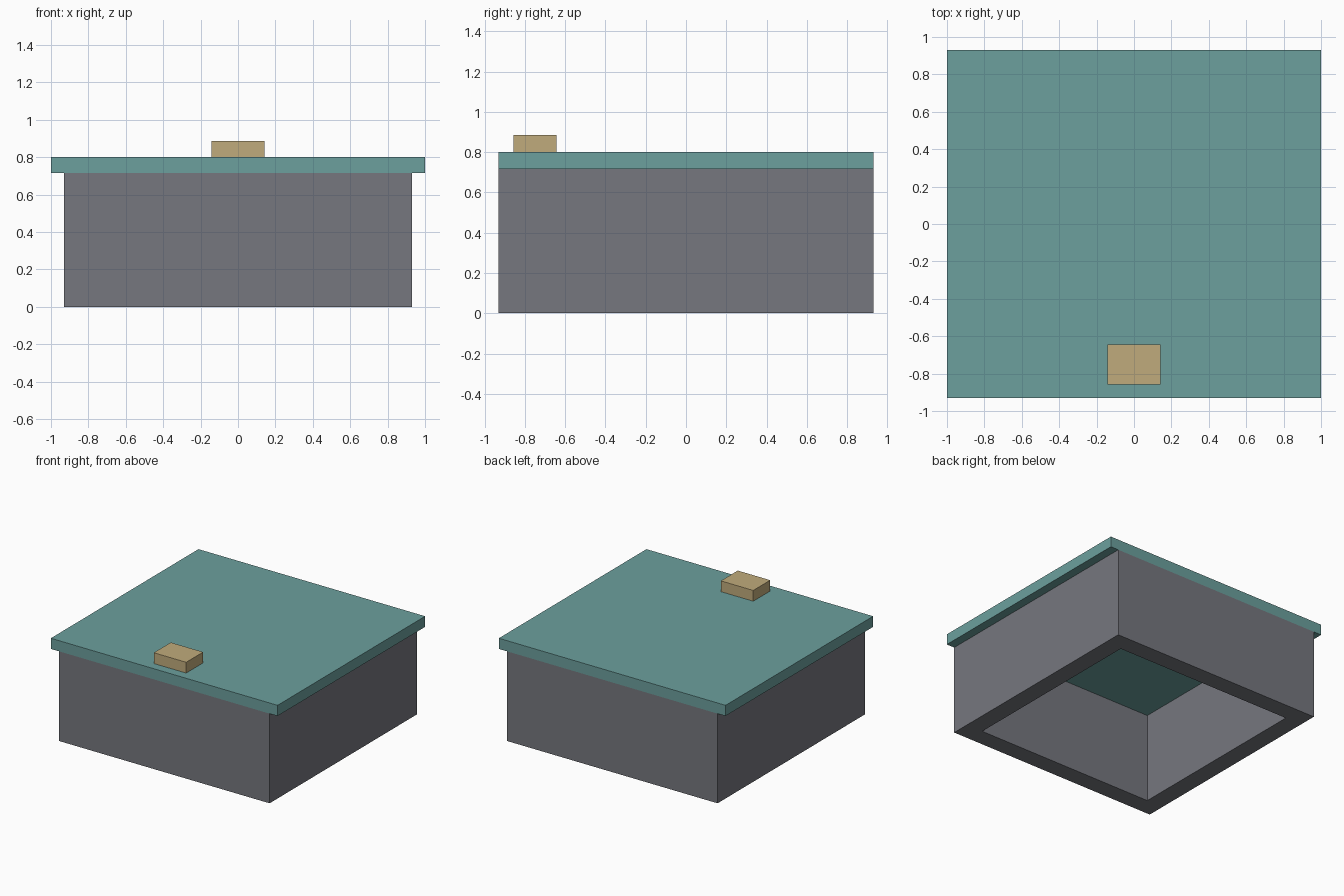
import bpy, bmesh
from mathutils import Matrix

if "Cube" in bpy.data.objects:
    bpy.data.objects.remove(bpy.data.objects["Cube"])

HALF = 0.93      # half width of the body
WALL = 0.145     # wall thickness
BODY_TOP = 0.715
LID_TOP = 0.80


def material(name, rgb):
    mat = bpy.data.materials.new(name)
    mat.diffuse_color = (*rgb, 1)
    mat.use_nodes = True
    mat.node_tree.nodes["Principled BSDF"].inputs["Base Color"].default_value = mat.diffuse_color
    return mat


def finish(bm, name, mat):
    bmesh.ops.recalc_face_normals(bm, faces=bm.faces)
    mesh = bpy.data.meshes.new(name)
    bm.to_mesh(mesh)
    bm.free()
    mesh.materials.append(mat)
    obj = bpy.data.objects.new(name, mesh)
    bpy.context.collection.objects.link(obj)
    return obj


def box(name, lo, hi, mat):
    size = [b - a for a, b in zip(lo, hi)]
    centre = [(a + b) / 2 for a, b in zip(lo, hi)]
    bm = bmesh.new()
    bmesh.ops.create_cube(bm, size=1, matrix=Matrix.LocRotScale(centre, None, size))
    return finish(bm, name, mat)


def square_tube(name, half, wall, height, mat):
    bm = bmesh.new()
    corners = [(-1, -1), (1, -1), (1, 1), (-1, 1)]
    # Each ring: outer bottom, outer top, inner top, inner bottom
    section = [(half, 0), (half, height), (half - wall, height), (half - wall, 0)]
    rings = [[bm.verts.new((x * r, y * r, z)) for x, y in corners] for r, z in section]
    for k in range(4):
        a, b = rings[k], rings[(k + 1) % 4]
        for i in range(4):
            j = (i + 1) % 4
            bm.faces.new((a[i], a[j], b[j], b[i]))
    return finish(bm, name, mat)


grey = material("body_grey", (0.18, 0.185, 0.21))
teal = material("lid_teal", (0.15, 0.35, 0.34))
tan = material("handle_tan", (0.53, 0.41, 0.20))

# Hollow body, open underneath
square_tube("body", HALF, WALL, BODY_TOP, grey)

# Lid overhanging at the left and right only
box("lid", (-1, -HALF, BODY_TOP), (1, HALF, LID_TOP), teal)

# Small handle block near the front edge
box("handle", (-0.143, -0.857, LID_TOP), (0.143, -0.643, 0.886), tan)
